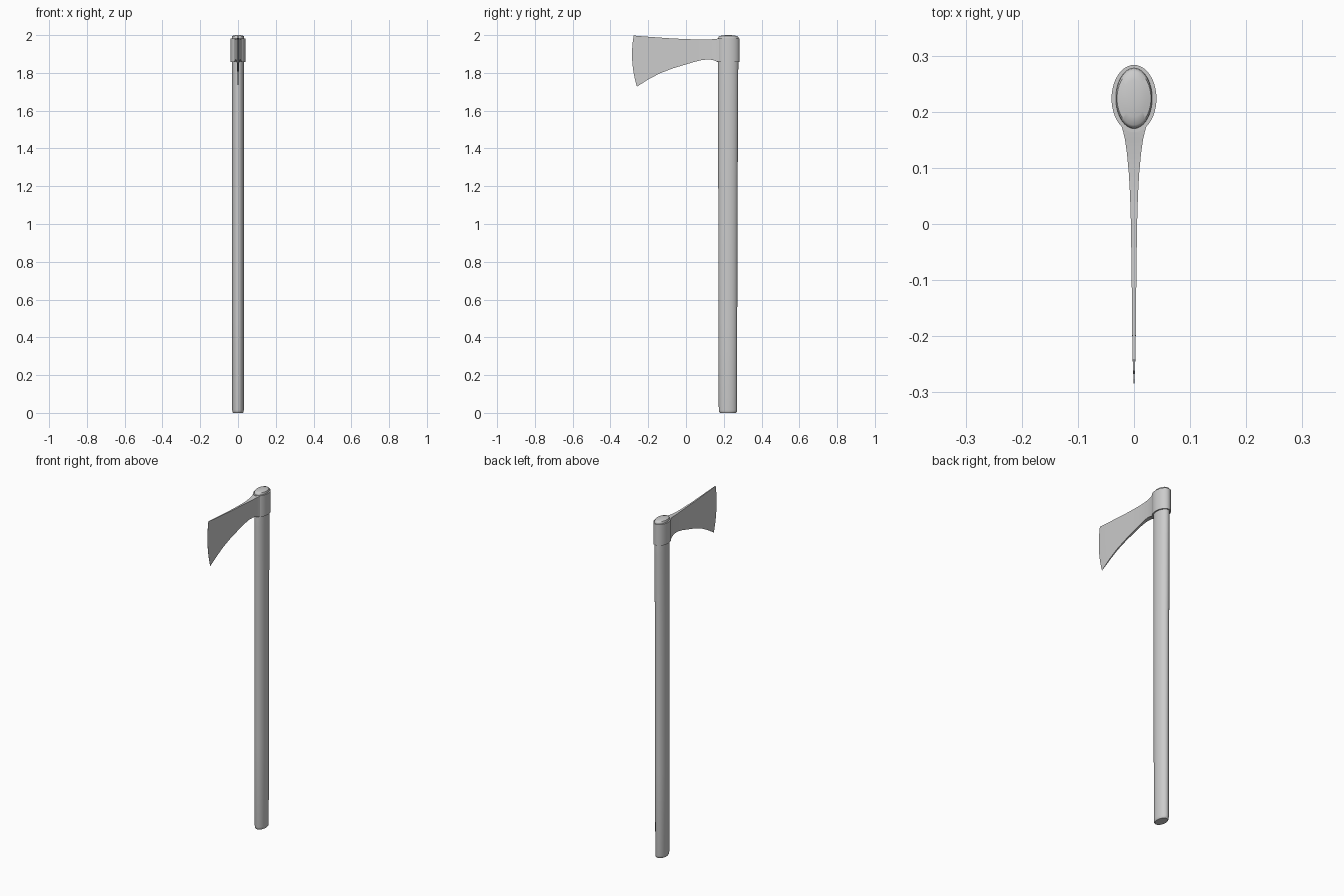
import bpy, bmesh, math

if "Cube" in bpy.data.objects:
    bpy.data.objects.remove(bpy.data.objects["Cube"], do_unlink=True)

grey = bpy.data.materials.new("plain grey")
grey.use_nodes = True
colour = (0.6, 0.6, 0.6, 1)
grey.diffuse_color = colour
grey.node_tree.nodes["Principled BSDF"].inputs["Base Color"].default_value = colour


def finish(name, bm, angle):
    bmesh.ops.recalc_face_normals(bm, faces=bm.faces)
    mesh = bpy.data.meshes.new(name)
    bm.to_mesh(mesh)
    bm.free()
    mesh.materials.append(grey)
    obj = bpy.data.objects.new(name, mesh)
    bpy.context.collection.objects.link(obj)
    bpy.ops.object.select_all(action="DESELECT")
    obj.select_set(True)
    bpy.context.view_layer.objects.active = obj
    bpy.ops.object.shade_smooth_by_angle(angle=math.radians(angle))
    return obj


def skin(bm, rings):
    """Join closed rings of points into a capped tube."""
    loops = [[bm.verts.new(p) for p in ring] for ring in rings]
    for a, b in zip(loops, loops[1:]):
        for i in range(len(a)):
            j = (i + 1) % len(a)
            bm.faces.new((a[i], a[j], b[j], b[i]))
    bm.faces.new(loops[0])
    bm.faces.new(loops[-1])


def oval(cy, rx, ry, z, count=48):
    turns = [math.tau * i / count for i in range(count)]
    return [(rx * math.cos(t), cy + ry * math.sin(t), z) for t in turns]


# Handle: slightly tapered oval shaft with rounded ends (centre y, scale, z)
shaft = [(0.222, 0.78, 0), (0.222, 0.86, 0.004), (0.222, 0.9, 0.015),
         (0.222, 0.91, 0.5), (0.222, 0.95, 1.2), (0.223, 0.99, 1.8),
         (0.224, 1, 1.982), (0.224, 0.97, 1.99), (0.224, 0.88, 1.995),
         (0.224, 0.6, 1.998), (0.224, 0.25, 2)]
bm = bmesh.new()
skin(bm, [oval(cy, 0.0325 * min(1, s + 0.05), 0.054 * s, z) for cy, s, z in shaft])
finish("handle", bm, 40)

# Collar: oval socket around the top of the handle
bm = bmesh.new()
skin(bm, [oval(0.2235, 0.04, 0.06, z) for z in (1.858, 1.983)])
finish("collar", bm, 30)

# Blade: flared wedge (top y, top z, bottom y, bottom z, half thickness, edge bulge)
stations = [(0.19, 1.982, 0.19, 1.859, 0.027, 0),
            (0.165, 1.981, 0.165, 1.859, 0.0195, 0),
            (0.15, 1.979, 0.15, 1.866, 0.016, 0),
            (0.125, 1.977, 0.125, 1.871, 0.0125, 0),
            (0.09, 1.976, 0.09, 1.869, 0.0092, 0),
            (0.05, 1.977, 0.05, 1.860, 0.007, 0),
            (0, 1.979, 0, 1.845, 0.0055, 0),
            (-0.07, 1.982, -0.07, 1.824, 0.0045, 0),
            (-0.14, 1.987, -0.14, 1.797, 0.0037, 0),
            (-0.21, 1.992, -0.2, 1.765, 0.003, 0.006),
            (-0.25, 1.995, -0.235, 1.743, 0.002, 0.011),
            (-0.277, 1.998, -0.26, 1.727, 0.0004, 0.016)]
ROWS = 10
bm = bmesh.new()
rings = []
for ty, tz, by, bz, half, bulge in stations:
    column = []
    for r in range(ROWS + 1):
        t = r / ROWS
        y = ty + (by - ty) * t - bulge * 4 * t * (1 - t)
        column.append((y, tz + (bz - tz) * t))
    rings.append([(half, y, z) for y, z in column] +
                 [(-half, y, z) for y, z in reversed(column)])
skin(bm, rings)
finish("blade", bm, 30)
